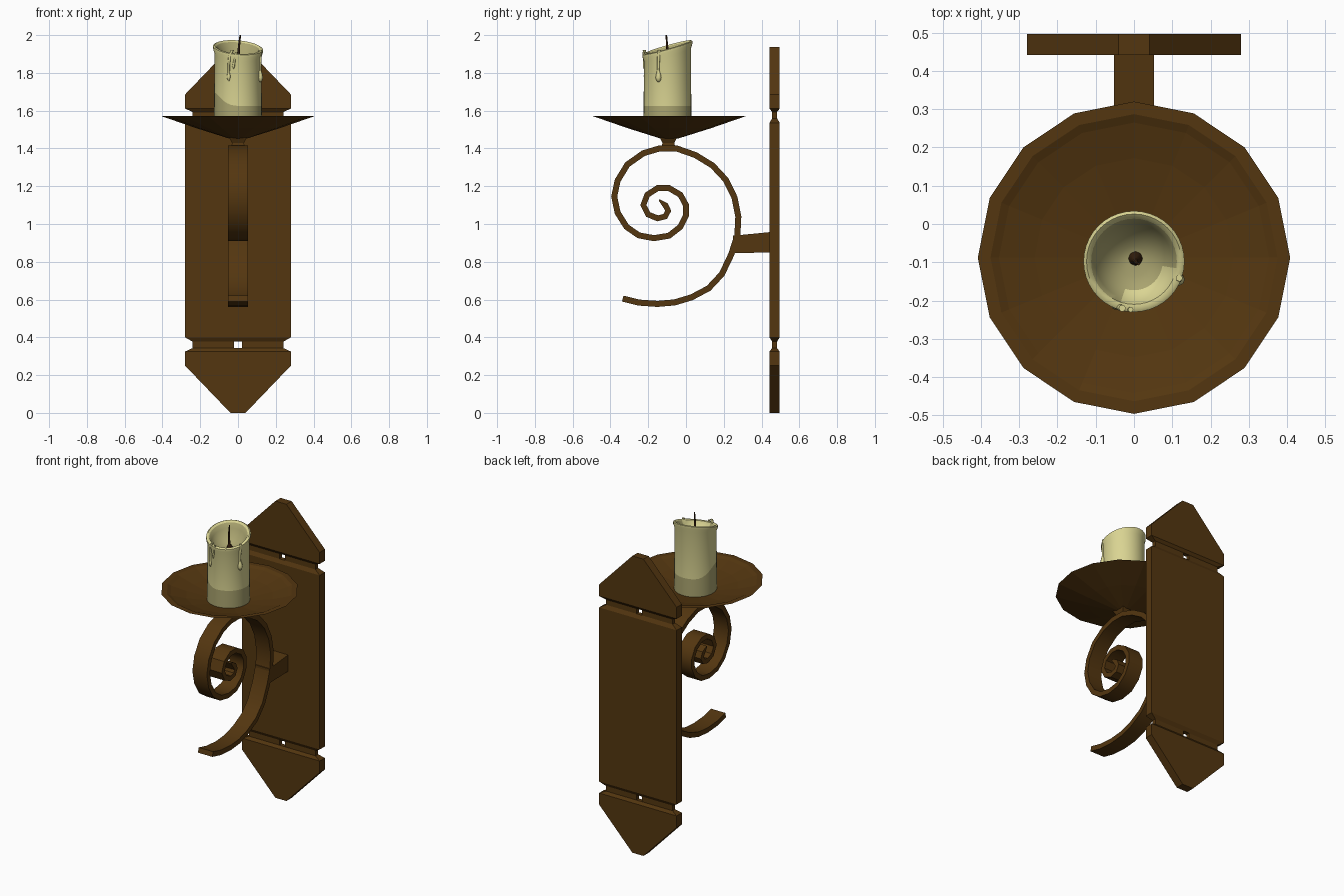
import bpy, bmesh, math
from mathutils import Vector

if "Cube" in bpy.data.objects:
    bpy.data.objects.remove(bpy.data.objects["Cube"])


def material(name, rgb):
    m = bpy.data.materials.new(name)
    m.diffuse_color = (*rgb, 1)
    m.use_nodes = True
    m.node_tree.nodes["Principled BSDF"].inputs["Base Color"].default_value = m.diffuse_color
    return m


iron = material("rusty_iron", (0.088, 0.037, 0.005))
wax = material("cream_wax", (0.70, 0.66, 0.29))
dull_wax = material("dull_wax", (0.40, 0.37, 0.16))
char = material("charred_wick", (0.035, 0.014, 0.004))


def finish(bm, name, mats, smooth=None):
    bmesh.ops.recalc_face_normals(bm, faces=bm.faces)
    me = bpy.data.meshes.new(name)
    bm.to_mesh(me)
    bm.free()
    for m in mats:
        me.materials.append(m)
    if smooth:
        me.shade_smooth()
        me.set_sharp_from_angle(angle=math.radians(smooth))
    ob = bpy.data.objects.new(name, me)
    bpy.context.collection.objects.link(ob)
    return ob


def skin(rings, name, mats, smooth=None, rule=None):
    """Join successive closed rings of points and cap both ends."""
    bm = bmesh.new()
    vs = [[bm.verts.new(p) for p in r] for r in rings]
    n = len(vs[0])
    for i in range(len(vs) - 1):
        for k in range(n):
            j = (k + 1) % n
            f = bm.faces.new((vs[i][k], vs[i][j], vs[i + 1][j], vs[i + 1][k]))
            if rule:
                f.material_index = rule(i, k)
    bm.faces.new(vs[0])
    cap = bm.faces.new(vs[-1])
    if rule:
        cap.material_index = rule(len(vs) - 2, 0)
    return finish(bm, name, mats, smooth)


def circle(x, y, r, z, n):
    """Ring of n points; z may be a function of the angle."""
    out = []
    for k in range(n):
        a = 2 * math.pi * k / n
        out.append((x + r * math.cos(a), y + r * math.sin(a), z(a) if callable(z) else z))
    return out


# Back plate: rows of (z, half width, half thickness), mirrored top to bottom
H, YC = 1.936, 0.469
half = [(0, .04, .027), (.25, .28, .027), (.325, .28, .027), (.343, .24, .013),
        (.377, .24, .013), (.40, .28, .027)]
rows = half + [(H - z, w, t) for z, w, t in reversed(half)]
bm = bmesh.new()
grids = []
for side in (-1, 1):
    grids.append([[bm.verts.new((x, YC + side * t, z)) for x in (-w, -.021, .021, w)]
                  for z, w, t in rows])
edges = {}
for r in range(len(rows) - 1):
    for c in range(3):
        if c == 1 and r in (3, len(rows) - 5):  # square nail holes in the grooves
            continue
        loop = [(r, c), (r, c + 1), (r + 1, c + 1), (r + 1, c)]
        for g in grids:
            bm.faces.new([g[a][b] for a, b in loop])
        for p, q in zip(loop, loop[1:] + loop[:1]):
            edges.setdefault(frozenset((p, q)), []).append((p, q))
for use in edges.values():
    if len(use) == 1:  # wall along every open border
        p, q = use[0]
        bm.faces.new((grids[0][p[0]][p[1]], grids[0][q[0]][q[1]],
                      grids[1][q[0]][q[1]], grids[1][p[0]][p[1]]))
finish(bm, "back_plate", [iron])

# Scroll: flat strip swept along a spiral in the y-z plane
path = [(-.335, .605), (-.25, .584), (-.15, .577), (-.06, .585), (.03, .612), (.12, .66),
        (.19, .735), (.24, .84), (.272, .94), (.277, 1.04), (.257, 1.14), (.21, 1.235),
        (.14, 1.31), (.05, 1.365), (-.05, 1.4), (-.14, 1.4), (-.225, 1.375), (-.31, 1.315),
        (-.362, 1.23), (-.38, 1.145), (-.362, 1.06), (-.315, .985), (-.25, .94), (-.17, .925),
        (-.09, .938), (-.03, .985), (0, 1.045), (0, 1.1), (-.03, 1.155), (-.09, 1.19),
        (-.15, 1.19), (-.205, 1.155), (-.226, 1.1), (-.2, 1.05), (-.15, 1.03), (-.11, 1.04),
        (-.094, 1.07), (-.108, 1.098), (-.142, 1.128)]
rings = []
for i, p in enumerate(path):
    a, b = Vector(path[max(i - 1, 0)]), Vector(path[min(i + 1, len(path) - 1)])
    d = (b - a).normalized()
    t = 0.016 if i < len(path) - 1 else 0.004
    nrm = Vector((-d.y, d.x)) * t
    o, q = Vector(p) + nrm, Vector(p) - nrm
    rings.append([(-.052, *o), (.052, *o), (.052, *q), (-.052, *q)])
skin(rings, "scroll", [iron], 35)

# Bracket between scroll and plate
skin([[(-.052, y, lo), (.052, y, lo), (.052, y, hi), (-.052, y, hi)]
      for y, lo, hi in ((.25, .845, .938), (.445, .85, .957))], "bracket", [iron])

# Drip dish with hollow top, 16 sides
CY = -0.088
dish = [(.045, 1.452), (.22, 1.507), (.408, 1.572), (.375, 1.572), (.353, 1.562),
        (.26, 1.536), (.12, 1.51), (.03, 1.50)]
skin([circle(0, CY, r, z, 16) for r, z in dish], "dish", [iron])

# Stem under the dish
skin([[(sx * w, CY - .005 + sy * w, z) for sx, sy in ((-1, -1), (1, -1), (1, 1), (-1, 1))]
      for w, z in ((.036, 1.395), (.032, 1.43), (.046, 1.458))], "stem", [iron])

# Candle: wavy stained foot, slanted flared lip and melted bowl
N, KX, KY = 40, 0, -0.098


def slant(r, drop):
    return lambda a: 1.937 - drop - .08 * r * math.cos(a) + .28 * r * math.sin(a)


def stain(a):
    return 1.625 + .07 * max(0, math.cos(a - math.radians(195))) ** 4


body = [(.127, 1.495), (.126, stain), (.125, slant(.125, .04)), (.132, slant(.13, .018)),
        (.132, slant(.13, .004)), (.124, slant(.125, 0)), (.112, slant(.11, .006)),
        (.10, slant(.10, .035)), (.075, slant(.06, .068)), (.04, slant(.02, .088)),
        (.015, slant(0, .092))]


def wax_rule(i, k):
    if i == 0:
        return 1
    front_right = 250 < k * 360 / N < 345
    return int(i >= 8 or (i >= 6 and not front_right))


skin([circle(KX, KY, r, z, N) for r, z in body], "candle", [wax, dull_wax], 50, wax_rule)


# Wax drips running down the candle, each ending in a bead
def drip(name, deg, points):
    rings = []
    for da, z, r in points:
        a = math.radians(deg + da)
        rings.append(circle(KX + .126 * math.cos(a), KY + .126 * math.sin(a), r, z, 8))
    skin(rings, name, [wax], 60)


drip("drip_front", 250, [(6, 1.92, .009), (0, 1.89, .008), (-3, 1.84, .006), (-3, 1.80, .006),
                         (-3, 1.785, .01), (-3, 1.77, .009), (-3, 1.758, .003)])
drip("drip_front_thin", 266, [(0, 1.91, .007), (-4, 1.87, .005), (-7, 1.835, .007),
                              (-7, 1.82, .002)])
drip("drip_right", 338, [(2, 1.92, .009), (0, 1.87, .008), (-1, 1.815, .006), (0, 1.795, .012),
                         (0, 1.775, .016), (0, 1.76, .012), (0, 1.752, .004)])

# Wick
skin([circle(x, y, r, z, 8) for x, y, r, z in
      ((.004, -.09, .02, 1.835), (.004, -.09, .018, 1.852), (.003, -.095, .007, 1.875),
       (.005, -.1, .006, 1.94), (.012, -.104, .004, 2.0))], "wick", [char], 60)
